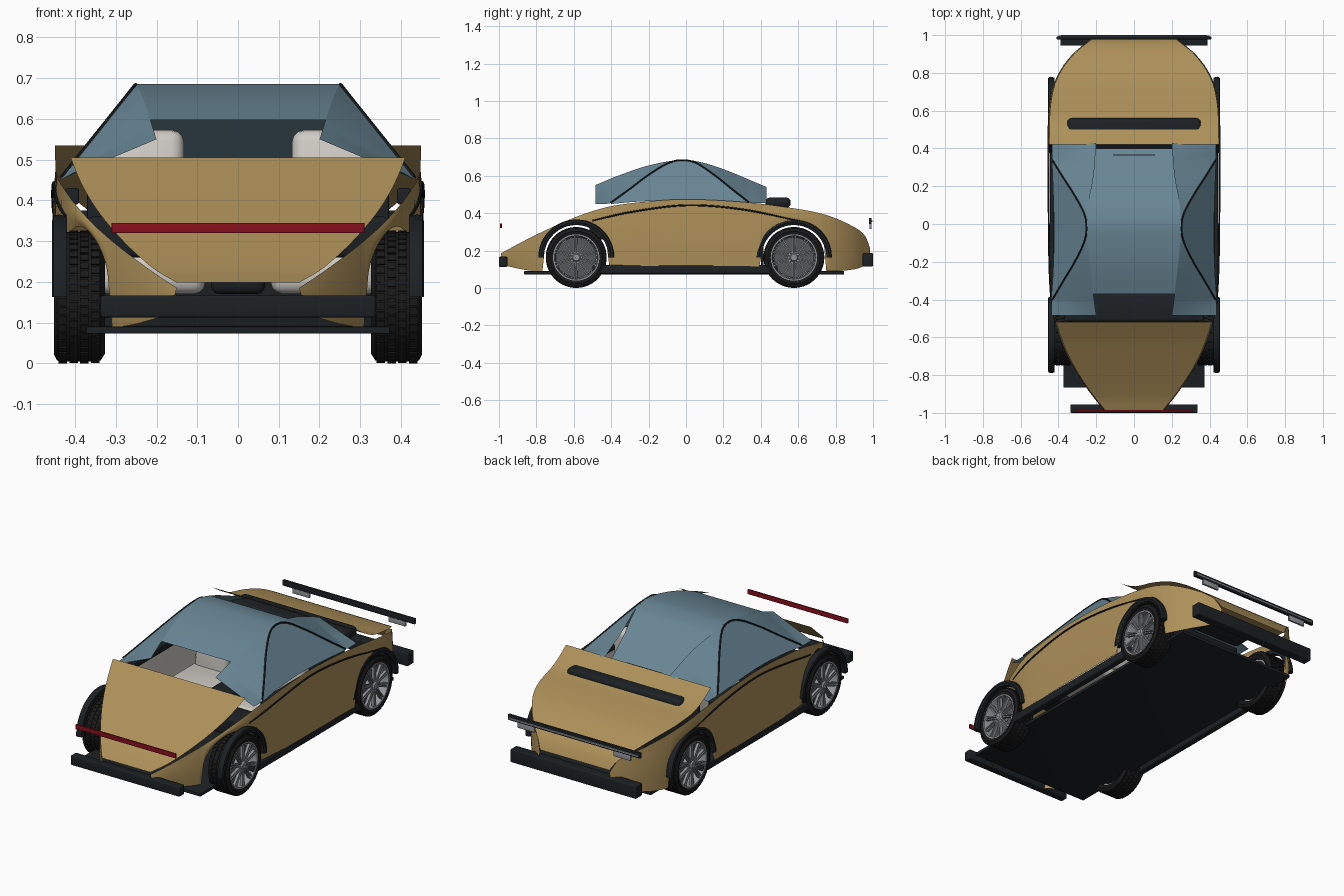
import bpy, bmesh
from math import sin, cos, pi, sqrt
from mathutils import Vector, Matrix

if "Cube" in bpy.data.objects:
    bpy.data.objects.remove(bpy.data.objects["Cube"])


def mat(name, *c):
    m = bpy.data.materials.new(name)
    m.diffuse_color = (*c, 1)
    m.use_nodes = True
    m.node_tree.nodes["Principled BSDF"].inputs["Base Color"].default_value = m.diffuse_color
    return m


TAN = mat("tan_paint", .42, .28, .10)
GLASS = mat("blue_glass", .14, .24, .30)
BLACK = mat("black_trim", .012, .015, .018)
TYRE = mat("tyre_rubber", .01, .01, .011)
RIM = mat("rim_metal", .30, .31, .33)
DISC = mat("brake_metal", .09, .095, .105)
CREAM = mat("seat_cream", .62, .59, .55)
RED = mat("red_light", .25, .005, .012)


def curve(pts):
    """Smooth function through (t, value) points."""
    def f(t):
        t = min(max(t, pts[0][0]), pts[-1][0])
        i = next(k for k in range(len(pts) - 1) if t <= pts[k + 1][0])
        def slope(k):
            a, b = pts[max(k - 1, 0)], pts[min(k + 1, len(pts) - 1)]
            return (b[1] - a[1]) / (b[0] - a[0])
        (a, p), (b, q) = pts[i], pts[i + 1]
        h, s = b - a, (t - a) / (b - a)
        return ((2*s**3 - 3*s*s + 1) * p + (s**3 - 2*s*s + s) * h * slope(i)
                + (3*s*s - 2*s**3) * q + (s**3 - s*s) * h * slope(i + 1))
    return f


def finish(bm, name, m, mirror=False):
    bmesh.ops.recalc_face_normals(bm, faces=bm.faces)
    me = bpy.data.meshes.new(name)
    bm.to_mesh(me)
    bm.free()
    ob = bpy.data.objects.new(name, me)
    bpy.context.collection.objects.link(ob)
    me.materials.append(m)
    bpy.ops.object.select_all(action='DESELECT')
    ob.select_set(True)
    bpy.context.view_layer.objects.active = ob
    bpy.ops.object.shade_smooth_by_angle(angle=.6)
    if mirror:
        ob.modifiers.new("Mirror", 'MIRROR').use_mirror_merge = False


def grid(name, m, f, y0, y1, ny, us, mirror=False):
    """Thin sheet: f(y, u) gives a point."""
    bm = bmesh.new()
    rows = [[bm.verts.new(f(y0 + (y1 - y0) * i / ny, u)) for u in us] for i in range(ny + 1)]
    for a, b in zip(rows, rows[1:]):
        for j in range(len(us) - 1):
            bm.faces.new((a[j], a[j + 1], b[j + 1], b[j]))
    finish(bm, name, m, mirror)


def add_box(bm, lo, hi, mtx=Matrix()):
    c = (Vector(lo) + Vector(hi)) / 2
    s = Vector(hi) - Vector(lo)
    bmesh.ops.create_cube(bm, size=1, matrix=mtx @ Matrix.Translation(c) @ Matrix.Diagonal((*s, 1)))


def box(name, m, lo, hi, bevel=0.004, mirror=False, tilt=0):
    bm = bmesh.new()
    add_box(bm, lo, hi)
    if tilt:
        c = Vector(((lo[0] + hi[0]) / 2, hi[1], lo[2]))
        bmesh.ops.rotate(bm, cent=c, matrix=Matrix.Rotation(tilt, 3, 'X'), verts=bm.verts)
    bmesh.ops.bevel(bm, geom=bm.edges[:], offset=bevel, segments=3, profile=.5, affect='EDGES')
    finish(bm, name, m, mirror)


def sweep(bm, rings, closed):
    """Join rings of points into a skin."""
    rs = [[bm.verts.new(p) for p in r] for r in rings]
    n = len(rs[0])
    for a, b in zip(rs, rs[1:] + rs[:1] if closed else rs[1:]):
        for j in range(n):
            bm.faces.new((a[j], a[(j + 1) % n], b[(j + 1) % n], b[j]))
    if not closed:
        bm.faces.new(rs[0])
        bm.faces.new(rs[-1])


def arc_ring(bm, prof, y, z, n, a0=0., a1=2 * pi):
    """Sweep an (x, radius) section round an axle."""
    closed = a1 - a0 > 6.2
    ang = [a0 + (a1 - a0) * i / (n if closed else n - 1) for i in range(n)]
    sweep(bm, [[(x, y + r * cos(a), z + r * sin(a)) for x, r in prof] for a in ang], closed)


def tube(name, pts, r):
    bm = bmesh.new()
    rings = []
    for i, p in enumerate(pts):
        d = (Vector(pts[min(i + 1, len(pts) - 1)]) - Vector(pts[max(i - 1, 0)])).normalized()
        u = d.cross(Vector((1, 0, 0))).normalized()
        v = d.cross(u)
        rings.append([Vector(p) + r * (u * cos(k * pi / 4) + v * sin(k * pi / 4)) for k in range(8)])
    sweep(bm, rings, False)
    finish(bm, name, BLACK, True)


# Body side panels with wheel arch openings
AXLES, AZ, ARCH = (-.587, .577), .163, .173
width = curve([(-.99, .15), (-.9, .222), (-.8, .29), (-.7, .345), (-.6, .386), (-.5, .415), (-.35, .438),
               (0, .447), (.55, .447), (.7, .43), (.8, .392), (.9, .318), (.985, .215)])
side_top = curve([(-.99, .185), (-.85, .26), (-.7, .332), (-.55, .394), (-.4, .437), (-.2, .463), (0, .474),
                  (.3, .46), (.55, .43), (.75, .39), (.9, .325), (.96, .275), (.985, .21)])
side_low = curve([(-.99, .125), (-.85, .095), (-.75, .09), (-.4, .115), (.4, .115), (.75, .09), (.9, .10), (.985, .13)])


def side(y, u):
    lo = side_low(y)
    for a in AXLES:
        if abs(y - a) < ARCH:
            lo = max(lo, AZ + sqrt(ARCH**2 - (y - a)**2))
    z = min(lo, side_top(y) - .002)
    z += (side_top(y) - z) * u
    return width(y) + .006 * sin(pi * u), y, z


grid("side_panel", TAN, side, -.99, .985, 160, [i / 6 for i in range(7)], True)

# Hood and rear deck sheets
hood_z = curve([(-.99, .198), (-.92, .232), (-.76, .335), (-.62, .43), (-.52, .505)])
deck_z = curve([(.42, .535), (.485, .492), (.56, .456), (.68, .43), (.8, .395), (.9, .335), (.96, .275), (.985, .225)])
US = [-1, -.5, 0, .5, 1]
grid("hood", TAN, lambda y, u: (u * width(y), y, hood_z(y)), -.99, -.52, 24, US)
grid("rear_deck", TAN, lambda y, u: (u * width(y), y, deck_z(y)), .42, .985, 32, US)

# Glass canopy: flat side windows, curved quarter glass and roof sheet
top_x = curve([(-.485, .2), (-.37, .215), (-.2, .235), (-.03, .249), (.1, .242), (.25, .215), (.43, .2)])
top_z = curve([(-.485, .55), (-.35, .605), (-.2, .655), (-.03, .685), (.06, .677), (.2, .635), (.43, .54)])
low_z = curve([(-.485, .44), (-.25, .462), (0, .468), (.43, .45)])
trim_z = curve([(-.41, .45), (-.3, .53), (-.2, .605), (-.1, .665), (-.03, .683), (.05, .67), (.15, .605), (.25, .525), (.34, .455)])


def window_edge(y):
    z = max(low_z(y) + .001, min(trim_z(y), top_z(y) - .001))
    return Vector((.25 + .8 * (.685 - z), y, z))


def quarter(y, u):
    return Vector((top_x(y), y, top_z(y))).lerp(window_edge(y), u)


def window(y, u):
    z = low_z(y)
    return window_edge(y).lerp(Vector((.25 + .8 * (.685 - z), y, z)), u)


grid("quarter_glass", GLASS, quarter, -.485, .43, 48, [0, .33, .67, 1], True)
grid("side_window", GLASS, window, -.40, .335, 40, [0, .5, 1], True)
grid("roof_glass", GLASS, lambda y, u: (u * top_x(y), y, top_z(y) - max(0, y - .1) * .24), -.37, .4, 36, US)

# Window trim and body crease lines
tube("window_trim", [window_edge(-.4 + .735 * i / 48) for i in range(49)], .005)
crease = curve([(-.5, .36), (-.3, .405), (0, .442), (.3, .42), (.62, .355)])
tube("body_crease", [(width(y) + .004, y, crease(y)) for y in (-.5 + 1.12 * i / 40 for i in range(41))], .005)

# Wheels: tyre, tread, rim, spokes; wheel arch flares
for tag, y in zip(("front", "rear"), AXLES):
    bm = bmesh.new()
    arc_ring(bm, [(.335, .12), (.327, .14), (.337, .156), (.35, .159), (.432, .159), (.444, .156),
                  (.452, .14), (.447, .122), (.435, .118), (.35, .118)], y, AZ, 56)
    for k in range(44):
        for row in range(4):
            x = .34 + row * .0265
            R = Matrix.Translation((0, y, AZ)) @ Matrix.Rotation((k + row % 2 * .5) * 2 * pi / 44, 4, 'X')
            add_box(bm, (x, -.009, .154), (x + .021, .009, .1625), R)
    finish(bm, tag + "_tyre", TYRE, True)
    bm = bmesh.new()
    arc_ring(bm, [(.345, .122), (.345, .108), (.436, .112), (.448, .117), (.448, .124), (.436, .122)], y, AZ, 48)
    arc_ring(bm, [(.40, .002), (.40, .024), (.443, .024), (.452, .017), (.452, .002)], y, AZ, 24)
    for k in range(10):
        for s in (-1, 1):
            R = (Matrix.Translation((0, y, AZ)) @ Matrix.Rotation(k * pi / 5, 4, 'X')
                 @ Matrix.Translation((0, s * .005, 0)) @ Matrix.Rotation(-s * .02, 4, 'X'))
            add_box(bm, (.43, -.0035, .015), (.445, .0035, .116), R)
    finish(bm, tag + "_rim", RIM, True)
    bm = bmesh.new()
    arc_ring(bm, [(.385, .002), (.385, .108), (.395, .108), (.395, .002)], y, AZ, 32)
    finish(bm, tag + "_brake_disc", DISC, True)
    bm = bmesh.new()
    arc_ring(bm, [(.42, .174), (.42, .198), (.440, .203), (.453, .199), (.456, .187), (.45, .174)], y, AZ, 32, 0, pi)
    finish(bm, tag + "_arch_flare", BLACK, True)

# Floor, sills and bumpers
box("floor", BLACK, (-.373, -.865, .073), (.373, .845, .09), .002)
box("sill", BLACK, (.405, -.50, .076), (.445, .49, .122), .008, True)
box("front_bumper", BLACK, (-.337, -1, .113), (.337, -.955, .167), .005)
box("rear_bumper", BLACK, (-.39, .945, .115), (.39, 1, .187), .005)

# Light strips, rear wing and deck details
box("front_light_strip", RED, (-.31, -.995, .32), (.31, -.985, .345), .001)
box("rear_wing", BLACK, (-.41, .978, .343), (.41, .992, .375), .003)
box("rear_wing_edge", RIM, (-.40, .99, .352), (.40, .997, .36), .001)
box("tail_block", RIM, (.245, .98, .315), (.35, .992, .345), .002, True)
box("deck_bar", BLACK, (-.355, .425, .428), (.355, .56, .484), .024)
box("brake_light", BLACK, (-.112, .351, .45), (.112, .368, .505), .003)

# Cabin: seats, door linings, console, dashboard and rear bulkhead
box("seat_cushion", CREAM, (.08, -.22, .17), (.35, .12, .27), .03, True)
box("seat_back", CREAM, (.132, .07, .21), (.335, .15, .57), .032, True, -.12)
box("door_lining", CREAM, (.415, -.36, .12), (.425, .36, .39), .003, True)
box("door_armrest", BLACK, (.39, -.36, .39), (.425, .36, .43), .006, True)
box("console", BLACK, (-.066, -.32, .17), (.066, .2, .3), .02)
box("dashboard", BLACK, (-.37, -.515, .26), (.37, -.37, .36), .012)
box("rear_bulkhead", BLACK, (-.37, .40, .09), (.37, .415, .44), .004)
